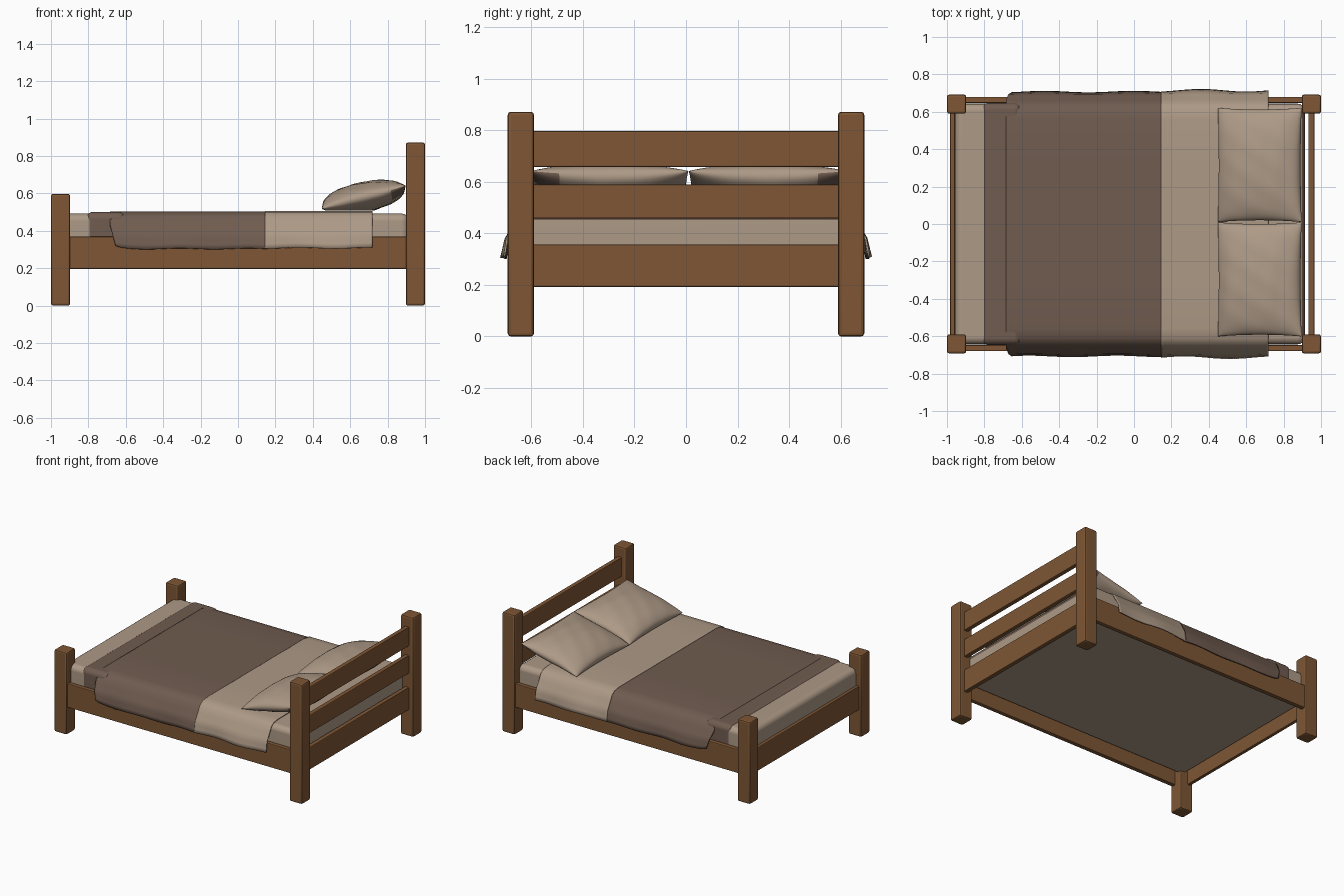
import bpy, bmesh, math
from mathutils import Matrix

if "Cube" in bpy.data.objects:
    bpy.data.objects.remove(bpy.data.objects["Cube"])


def material(name, rgb):
    m = bpy.data.materials.new(name)
    m.diffuse_color = (*rgb, 1)
    m.use_nodes = True
    m.node_tree.nodes["Principled BSDF"].inputs["Base Color"].default_value = m.diffuse_color
    return m


WOOD = material("brown wood", (0.21, 0.094, 0.035))
DARK = material("dark blanket", (0.162, 0.107, 0.08))
LIGHT = material("beige linen", (0.42, 0.322, 0.24))


def finish(name, bm, mats, angle=35):
    bmesh.ops.recalc_face_normals(bm, faces=bm.faces)
    me = bpy.data.meshes.new(name)
    bm.to_mesh(me)
    bm.free()
    ob = bpy.data.objects.new(name, me)
    bpy.context.collection.objects.link(ob)
    for m in mats:
        me.materials.append(m)
    bpy.ops.object.select_all(action='DESELECT')
    ob.select_set(True)
    bpy.context.view_layer.objects.active = ob
    bpy.ops.object.shade_smooth_by_angle(angle=math.radians(angle))
    return ob


def box(name, x, y, z, mats, bevel=0.006, seg=2, rule=None):
    bm = bmesh.new()
    size = [b - a for a, b in (x, y, z)]
    mid = [(a + b) / 2 for a, b in (x, y, z)]
    bmesh.ops.create_cube(bm, size=1, matrix=Matrix.Translation(mid) @ Matrix.Diagonal((*size, 1)))
    bmesh.ops.bevel(bm, geom=bm.edges[:], offset=bevel, segments=seg, profile=0.5, affect='EDGES')
    bm.normal_update()
    if rule:
        for f in bm.faces:
            f.material_index = 1 if rule(f) else 0
    ob = finish(name, bm, mats, 20 if seg < 3 else 35)
    if seg > 2:      # keep the large faces evenly shaded
        ob.modifiers.new("even_shading", 'WEIGHTED_NORMAL').keep_sharp = True
    return ob


# posts and side rails
for s, side in ((-1, "front"), (1, "back")):
    ys = sorted((s * 0.59, s * 0.692))
    box(side + "_foot_post", (-1, -0.897), ys, (0, 0.598), [WOOD], 0.012)
    box(side + "_head_post", (0.897, 1), ys, (0, 0.872), [WOOD], 0.012)
    box(side + "_side_rail", (-0.92, 0.92), sorted((s * 0.647, s * 0.68)), (0.197, 0.37), [WOOD])

# foot rail and headboard slats
box("foot_rail", (-0.983, -0.957), (-0.61, 0.61), (0.197, 0.37), [WOOD])
for i, z in enumerate(((0.192, 0.357), (0.458, 0.59), (0.657, 0.797))):
    box("headboard_slat_%d" % (i + 1), (0.932, 0.965), (-0.61, 0.61), z, [WOOD])

# mattress, with a dark rim around its head end, and tucked-in blanket
box("mattress", (-0.957, 0.915), (-0.643, 0.643), (0.28, 0.492), [LIGHT, DARK], 0.04, 5,
    lambda f: 0.65 < f.normal.x < 0.99)
box("tucked_blanket", (-0.815, -0.6), (-0.648, 0.648), (0.284, 0.501), [DARK], 0.04, 5)

# hanging covers: cross-section (y, z) of one half, mirrored across the bed
HALF = [(0.0, 0.495), (0.3, 0.495), (0.56, 0.495), (0.605, 0.488), (0.635, 0.468),
        (0.655, 0.43), (0.676, 0.392), (0.686, 0.372), (0.689, 0.35), (0.692, 0.325), (0.696, 0.30)]


def cover(name, x0, x1, lift, flare, mat, phase, tuck):
    bm = bmesh.new()
    path = [(-y, z) for y, z in HALF[:0:-1]] + HALF
    n = 48
    rows = []
    for i in range(n + 1):
        t = i / n
        x = x0 + (x1 - x0) * t
        row = []
        for y, z in path:
            drop = max(0, (0.43 - z) / 0.13)          # 0 on the bed, 1 at the hem
            s = 1 if y > 0 else -1
            wave = 0.5 + 0.5 * math.sin(x * 13 + phase + s)
            yy = y + s * (lift if abs(y) > 0.6 else 0) + s * drop * flare * wave
            zz = z + lift + drop * 0.003 * math.sin(x * 17 + phase)
            zz += tuck * drop * 0.5 * math.exp(-t * 25)    # rounded hem corner
            xx = x + tuck * drop * (1 - t) ** 6
            row.append(bm.verts.new((xx, yy, zz)))
        rows.append(row)
    for a, b in zip(rows, rows[1:]):
        for j in range(len(path) - 1):
            bm.faces.new((a[j], a[j + 1], b[j + 1], b[j]))
    ob = finish(name, bm, [mat], 60)
    mod = ob.modifiers.new("thickness", 'SOLIDIFY')
    mod.thickness = 0.008
    mod.offset = 0
    return ob


cover("blanket", -0.685, 0.16, 0.004, 0.008, DARK, 0.6, 0.03)
cover("folded_sheet", 0.145, 0.72, 0.008, 0.014, LIGHT, 2.2, 0.0)


# pillows: pinched cushions leaning on the headboard, flat where they rest
def pillow(name, cy, outer, phase):
    bm = bmesh.new()
    n = 36
    place = Matrix.Translation((0.672, cy, 0.58)) @ Matrix.Rotation(math.radians(-12), 4, 'Y')
    seam = {}
    for side in (1, -1):
        grid = []
        for i in range(n + 1):
            row = []
            for j in range(n + 1):
                u = -math.cos(math.pi * i / n)
                v = -math.cos(math.pi * j / n)
                edge = i in (0, n) or j in (0, n)
                if edge and (i, j) in seam:
                    row.append(seam[i, j])
                    continue
                x = 0.232 * u * (1 - 0.04 * (1 - v * v))
                y = 0.305 * v * (1 - 0.03 * (1 - u * u))
                puff = max(0, (1 - u ** 2) * (1 - v ** 2)) ** 0.46
                crease = 0.003 * math.sin(9 * u + 5 * v + phase) * math.sin(7 * v - 3 * u) * puff
                z = side * 0.08 * puff + crease + 0.014 * u * abs(u) * v * v
                p = place @ Matrix.Translation((x, y, z)).translation
                p.z = max(p.z, 0.508)
                vert = bm.verts.new(p)
                if edge:
                    seam[i, j] = vert
                row.append(vert)
            grid.append(row)
        for i in range(n):
            for j in range(n):
                f = bm.faces.new((grid[i][j], grid[i + 1][j], grid[i + 1][j + 1], grid[i][j + 1]))
                # dark underside at the outer head corner
                vo = -math.cos(math.pi * (j + 0.5) / n) * outer
                f.material_index = int(side < 0 and i > n * 0.7 and vo > 0.62)
    return finish(name, bm, [LIGHT, DARK], 50)


pillow("back_pillow", 0.316, 1, 0.4)
pillow("front_pillow", -0.296, -1, 2.1)
